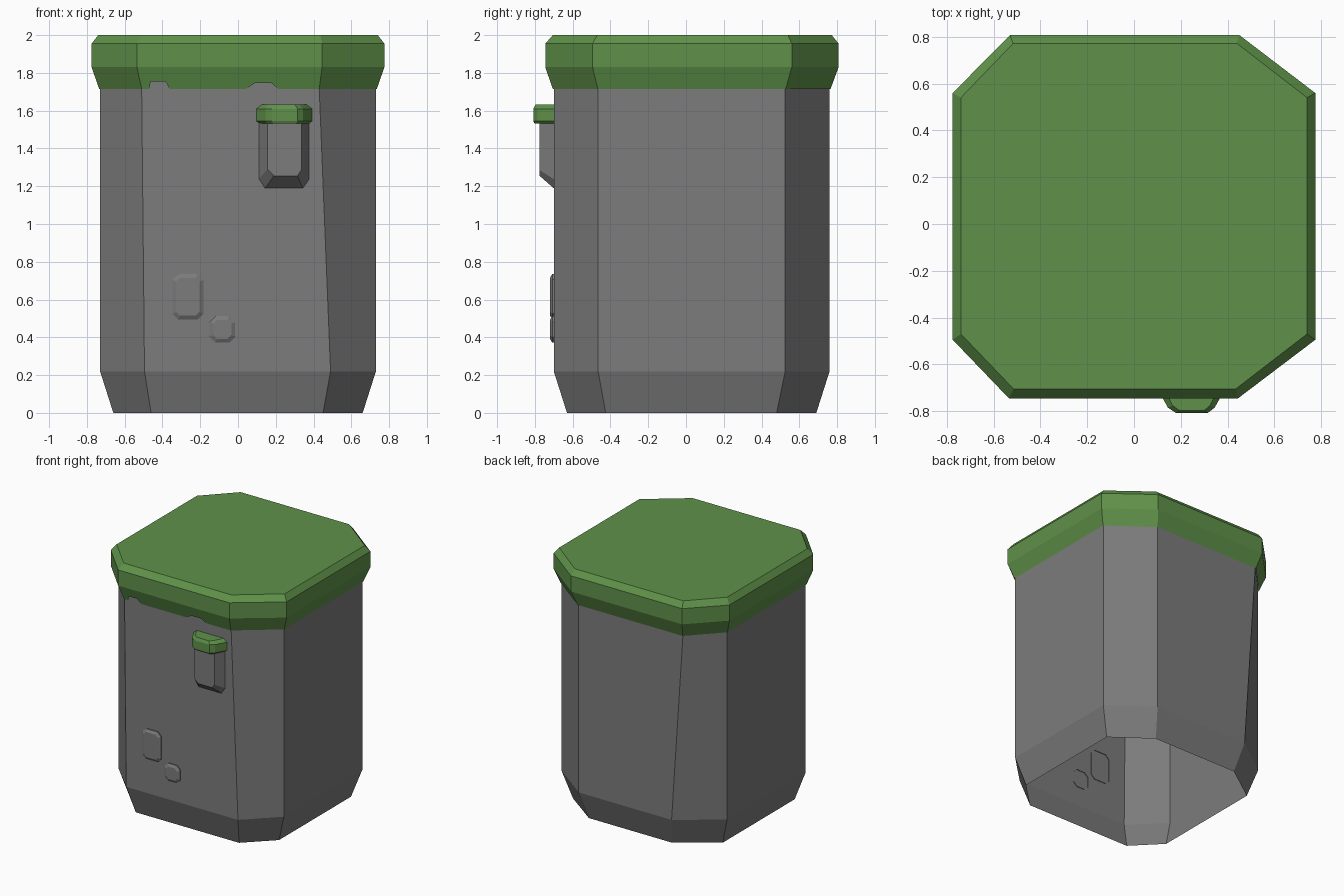
import bpy

if "Cube" in bpy.data.objects:
    bpy.data.objects.remove(bpy.data.objects["Cube"])

def material(name, rgb):
    m = bpy.data.materials.new(name)
    m.diffuse_color = (*rgb, 1)
    m.use_nodes = True
    m.node_tree.nodes["Principled BSDF"].inputs["Base Color"].default_value = m.diffuse_color
    return m

grey = material("stone_grey", (0.2, 0.2, 0.2))
green = material("moss_green", (0.115, 0.285, 0.068))

def make(name, verts, faces, mat):
    me = bpy.data.meshes.new(name)
    me.from_pydata(verts, [], faces)
    me.materials.append(mat)
    ob = bpy.data.objects.new(name, me)
    bpy.context.collection.objects.link(ob)
    return ob

def loft(rings, cap_end=False, skip=()):
    """Join equal rings of points (counter-clockwise seen from the end ring)."""
    n = len(rings[0])
    verts = [p for r in rings for p in r]
    faces = []
    for k in range(len(rings) - 1):
        for i in range(n):
            if (k, i) not in skip:
                j = (i + 1) % n
                faces.append((k*n + i, k*n + j, (k+1)*n + j, (k+1)*n + i))
    if cap_end:
        faces.append(tuple(range((len(rings) - 1)*n, len(rings)*n)))
    return verts, faces

def octagon(z, half_x, y0, y1, fl, fr, bl, br, s0, s1):
    """Cut-corner rectangle: front/back face ends in x, side face ends in y."""
    return [(fl, y0, z), (fr, y0, z), (half_x, s0, z), (half_x, s1, z),
            (br, y1, z), (bl, y1, z), (-half_x, s1, z), (-half_x, s0, z)]

# Body: open sheet with tapered foot and slightly leaning corner edges
make("body", *loft([
    octagon(0.00, 0.66, -0.63, 0.69, -0.46, 0.45, -0.362, 0.373, -0.425, 0.48),
    octagon(0.22, 0.73, -0.70, 0.76, -0.495, 0.49, -0.405, 0.416, -0.465, 0.525),
    octagon(1.715, 0.73, -0.70, 0.76, -0.51, 0.43, -0.505, 0.416, -0.465, 0.525),
    octagon(1.80, 0.73, -0.70, 0.76, -0.51, 0.43, -0.505, 0.416, -0.465, 0.525),
]), grey)

# Lid: flared skirt, upright band, chamfer and flat top
verts, faces = loft([
    octagon(1.715, 0.735, -0.705, 0.765, -0.51, 0.43, -0.507, 0.42, -0.467, 0.528),
    octagon(1.83, 0.775, -0.745, 0.808, -0.535, 0.445, -0.53, 0.45, -0.495, 0.56),
    octagon(1.955, 0.775, -0.745, 0.808, -0.535, 0.445, -0.53, 0.45, -0.495, 0.56),
    octagon(2.0, 0.74, -0.705, 0.772, -0.515, 0.435, -0.517, 0.44, -0.47, 0.54),
], True, skip={(0, 0)})
# Front skirt with two worn notches in its lower edge
notches = [(-0.468, 1.715), (-0.463, 1.755), (-0.384, 1.755), (-0.362, 1.715),
           (0.04, 1.715), (0.09, 1.746), (0.177, 1.746), (0.214, 1.715)]
base = len(verts)
verts += [(x, -0.705 - (z - 1.715)*0.04/0.115, z) for x, z in notches]
faces.append((0, *range(base, base + len(notches)), 1, 9, 8))
make("lid", verts, faces, green)

# Spout: chamfered box on the front
def front_ring(pts, y):
    return [(x, y, z) for x, z in pts]

make("spout", *loft([
    front_ring([(0.108, 1.55), (0.108, 1.235), (0.14, 1.185), (0.345, 1.185),
                (0.38, 1.235), (0.38, 1.55)], -0.695),
    front_ring([(0.155, 1.55), (0.155, 1.29), (0.19, 1.255), (0.315, 1.255),
                (0.335, 1.285), (0.335, 1.55)], -0.775),
], True), grey)

# Cap over the spout
plan = [(0.095, -0.695), (0.145, -0.785), (0.18, -0.808), (0.315, -0.808),
        (0.345, -0.785), (0.395, -0.695)]
def cap_ring(z, s):
    return [(0.245 + (x - 0.245)*s, -0.695 + (y + 0.695)*(1 + s)/2, z) for x, y in plan]

v, f = loft([cap_ring(1.533, 0.9), cap_ring(1.545, 1), cap_ring(1.61, 1),
             cap_ring(1.633, 0.8)], True)
f.append(tuple(range(5, -1, -1)))
make("spout_cap", v, f, green)

# Raised blocks low on the front
def chamfered(x0, x1, z0, z1, c, y):
    return front_ring([(x0, z1 - c), (x0, z0 + c), (x0 + c, z0), (x1 - c, z0),
                       (x1, z0 + c), (x1, z1 - c), (x1 - c, z1), (x0 + c, z1)], y)

for name, x0, x1, z0, z1 in [("large_block", -0.347, -0.183, 0.495, 0.735),
                             ("small_block", -0.15, -0.015, 0.372, 0.512)]:
    i = 0.02
    make(name, *loft([chamfered(x0, x1, z0, z1, 0.03, -0.695),
                      chamfered(x0, x1, z0, z1, 0.03, -0.708),
                      chamfered(x0 + i, x1 - i, z0 + i, z1 - i, 0.02, -0.72)], True), grey)
